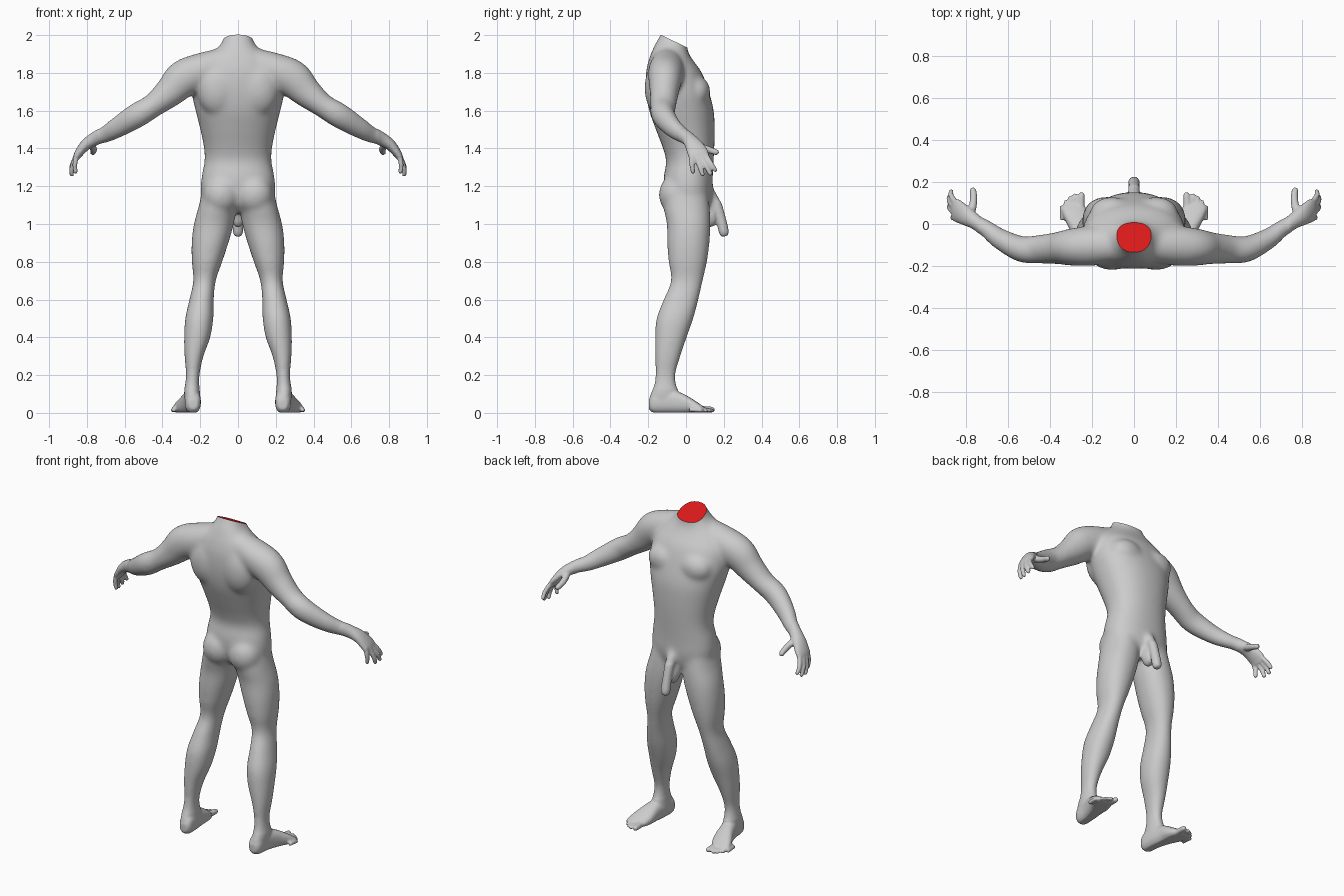
import bpy, bmesh, math
from mathutils import Vector, Matrix

if "Cube" in bpy.data.objects:
    bpy.data.objects.remove(bpy.data.objects["Cube"])

bm = bmesh.new()
X, Y, Z = Vector((1, 0, 0)), Vector((0, 1, 0)), Vector((0, 0, 1))


def spline(rows, steps=5):
    """Catmull-Rom interpolation through rows of numbers."""
    out = []
    for i in range(len(rows) - 1):
        p0, p1 = rows[max(i - 1, 0)], rows[i]
        p2, p3 = rows[i + 1], rows[min(i + 2, len(rows) - 1)]
        for k in range(steps):
            t = k / steps
            out.append([0.5 * (2 * b + (c - a) * t + (2 * a - 5 * b + 4 * c - d) * t * t
                               + (3 * b - a - 3 * c + d) * t ** 3)
                        for a, b, c, d in zip(p0, p1, p2, p3)])
    return out + [list(rows[-1])]


def loft(rows, ref, side=1, axis=None, power=2.0, n=32):
    """Closed tube; rows are x, y, z, radius along ref, radius across."""
    rows = spline(rows)
    pts = [Vector(r[:3]) for r in rows]
    rings = []
    for i, r in enumerate(rows):
        t = axis or (pts[min(i + 1, len(pts) - 1)] - pts[max(i - 1, 0)]).normalized()
        a = (ref - t * ref.dot(t)).normalized()
        b = t.cross(a)
        ring = []
        for k in range(n):
            c, s = math.cos(math.tau * k / n), math.sin(math.tau * k / n)
            c = math.copysign(abs(c) ** (2 / power), c)
            s = math.copysign(abs(s) ** (2 / power), s)
            p = pts[i] + a * c * r[3] + b * s * r[4]
            ring.append(bm.verts.new((p.x * side, p.y, p.z)))
        rings.append(ring)
    for r0, r1 in zip(rings, rings[1:]):
        for k in range(n):
            bm.faces.new((r0[k], r0[k - 1], r1[k - 1], r1[k]))
    bm.faces.new(rings[0])
    bm.faces.new(rings[-1][::-1])


def upright(rows, side=1, power=2.0):
    """Vertical loft from z, x min, x max, y back, y front."""
    loft([((a + b) / 2, (c + d) / 2, z, (b - a) / 2, (d - c) / 2) for z, a, b, c, d in rows],
         X, side, Z, power)


def ball(loc, size):
    bmesh.ops.create_uvsphere(bm, u_segments=24, v_segments=16, radius=1,
                              matrix=Matrix.Translation(loc) @ Matrix.Diagonal((*size, 1)))


def digit(pts, r, side):
    """Finger or toe with a rounded tip."""
    pts = [Vector(p) for p in pts]
    loft([(*p, r * (1 - 0.08 * i), r * (1 - 0.08 * i)) for i, p in enumerate(pts)], X + Y * 0.3, side, n=16)
    e = r * (1 - 0.08 * (len(pts) - 1))
    ball((pts[-1].x * side, pts[-1].y, pts[-1].z), (e, e, e))


# Torso and neck: z, half width, back, front
torso = [(1.06, .09, -.05, .09), (1.10, .17, -.09, .125), (1.17, .197, -.115, .14),
         (1.25, .193, -.118, .142), (1.33, .178, -.105, .146), (1.40, .18, -.122, .15),
         (1.50, .20, -.16, .152), (1.60, .225, -.195, .147), (1.70, .245, -.212, .122),
         (1.80, .23, -.212, .085), (1.87, .18, -.197, .035), (1.91, .135, -.182, .012),
         (1.95, .093, -.165, .006), (1.99, .076, -.142, .008), (2.04, .072, -.12, .015)]
upright([(z, -w, w, b, f) for z, w, b, f in torso], power=2.25)

# Legs: z, inner, outer, back, front
leg = [(1.20, .02, .185, -.10, .11), (1.10, .008, .207, -.12, .125), (1.00, .022, .234, -.102, .13),
       (.90, .05, .246, -.10, .125), (.80, .083, .245, -.093, .112), (.70, .117, .237, -.08, .09),
       (.60, .128, .258, -.12, .067), (.50, .13, .28, -.157, .04), (.40, .146, .286, -.165, .005),
       (.30, .182, .284, -.165, -.028), (.20, .203, .276, -.163, -.055), (.13, .203, .284, -.175, -.045),
       (.08, .2, .284, -.193, -.03), (.03, .205, .275, -.185, -.05)]
# Foot from heel to ball: x, y, z, half width, half height
foot = [(.237, -.197, .045, .022, .025), (.238, -.17, .055, .04, .055), (.242, -.10, .06, .044, .062),
        (.256, -.03, .052, .05, .056), (.272, .03, .036, .062, .04), (.288, .075, .022, .06, .024),
        (.292, .095, .017, .045, .014)]
# Arm from collar to knuckles: x, y, z, radius in depth, radius in height
arm = [(.08, -.10, 1.86, .08, .075), (.20, -.105, 1.81, .095, .095), (.29, -.11, 1.768, .09, .10),
       (.36, -.115, 1.70, .078, .083), (.45, -.12, 1.627, .069, .064), (.535, -.12, 1.575, .063, .067),
       (.64, -.07, 1.51, .05, .056), (.70, -.025, 1.475, .042, .046), (.755, .01, 1.452, .037, .037),
       (.805, .04, 1.42, .047, .03), (.846, .065, 1.37, .056, .022), (.858, .072, 1.342, .045, .014)]
fingers = [((.848, .10, 1.37), (.871, .133, 1.32), (.872, .155, 1.285)),
           ((.856, .08, 1.36), (.880, .108, 1.305), (.882, .128, 1.266)),
           ((.858, .055, 1.36), (.878, .074, 1.30), (.880, .088, 1.262)),
           ((.852, .028, 1.37), (.864, .031, 1.315), (.860, .037, 1.277))]

for s in (1, -1):
    upright(leg, s, 2.15)
    loft(foot, X, s, Y, 2.4)
    loft(arm, Y, s)
    for f in fingers:
        digit(f, .0145, s)
    digit([(.785, .03, 1.435), (.768, .09, 1.405), (.765, .135, 1.388), (.768, .16, 1.38)], .021, s)
    digit([(.254, .07, .02), (.252, .11, .018), (.250, .137, .017)], .019, s)
    for i in range(4):
        x, y = .281 + .021 * i, .138 - .008 * i - .004 * i * i
        digit([(x - .004, y - .06, .017), (x, y - .02, .016), (x + .002, y, .012)], .0125, s)
    # Buttock, chest and back muscle
    ball((.088 * s, -.055, 1.155), (.098, .09, .105))
    ball((.105 * s, .055, 1.70), (.105, .075, .085))
    ball((.105 * s, -.135, 1.72), (.115, .085, .15))

# Genitals
loft([(0, .11, 1.19, .03, .03), (0, .155, 1.12, .028, .028), (0, .182, 1.04, .026, .026),
      (0, .20, .96, .027, .027), (0, .206, .935, .016, .016)], X)
ball((0, .125, 1.045), (.042, .042, .07))

bmesh.ops.recalc_face_normals(bm, faces=bm.faces)
mesh = bpy.data.meshes.new("body")
bm.to_mesh(mesh)
bm.free()
body = bpy.data.objects.new("body", mesh)
bpy.context.collection.objects.link(body)
bpy.context.view_layer.objects.active = body
body.select_set(True)

# Fuse all parts into one skin
mod = body.modifiers.new("fuse", 'REMESH')
mod.mode = 'VOXEL'
mod.voxel_size = .0065
bpy.ops.object.modifier_apply(modifier=mod.name)

# Relax the large forms strongly, hands and feet only a little
bm = bmesh.new()
bm.from_mesh(body.data)
large = [v for v in bm.verts if v.co.z > .13 and abs(v.co.x) < .74
         and not (v.co.y > .15 and v.co.z < 1.12)]
for verts, count in ((large, 35), (bm.verts[:], 3)):
    for _ in range(count):
        bmesh.ops.smooth_vert(bm, verts=verts, factor=.5, use_axis_x=True, use_axis_y=True, use_axis_z=True)
for v in bm.verts:
    v.co.z = max(v.co.z, .003)

# Slanted neck cut
cut = bmesh.ops.bisect_plane(bm, geom=bm.verts[:] + bm.edges[:] + bm.faces[:], plane_co=(0, -.13, 2.0),
                             plane_no=(0, .48, 1), clear_outer=True)
edges = [g for g in cut["geom_cut"] if isinstance(g, bmesh.types.BMEdge)]
rim = list({v for e in edges for v in e.verts})
mid = sum((v.co for v in rim), Vector()) / len(rim)
rim.sort(key=lambda v: math.atan2(v.co.y - mid.y, v.co.x - mid.x))
cap_points = [v.co.copy() for v in rim]
for f in bm.faces:
    f.smooth = True
bm.to_mesh(body.data)
bm.free()

# Red neck cap
cap_mesh = bpy.data.meshes.new("neck_cap")
cap_mesh.from_pydata(cap_points, [], [list(range(len(cap_points)))])
red = bpy.data.materials.new("red")
red.diffuse_color = (.7, .01, .01, 1)
red.use_nodes = True
red.node_tree.nodes["Principled BSDF"].inputs["Base Color"].default_value = red.diffuse_color
cap_mesh.materials.append(red)
bpy.context.collection.objects.link(bpy.data.objects.new("neck_cap", cap_mesh))
